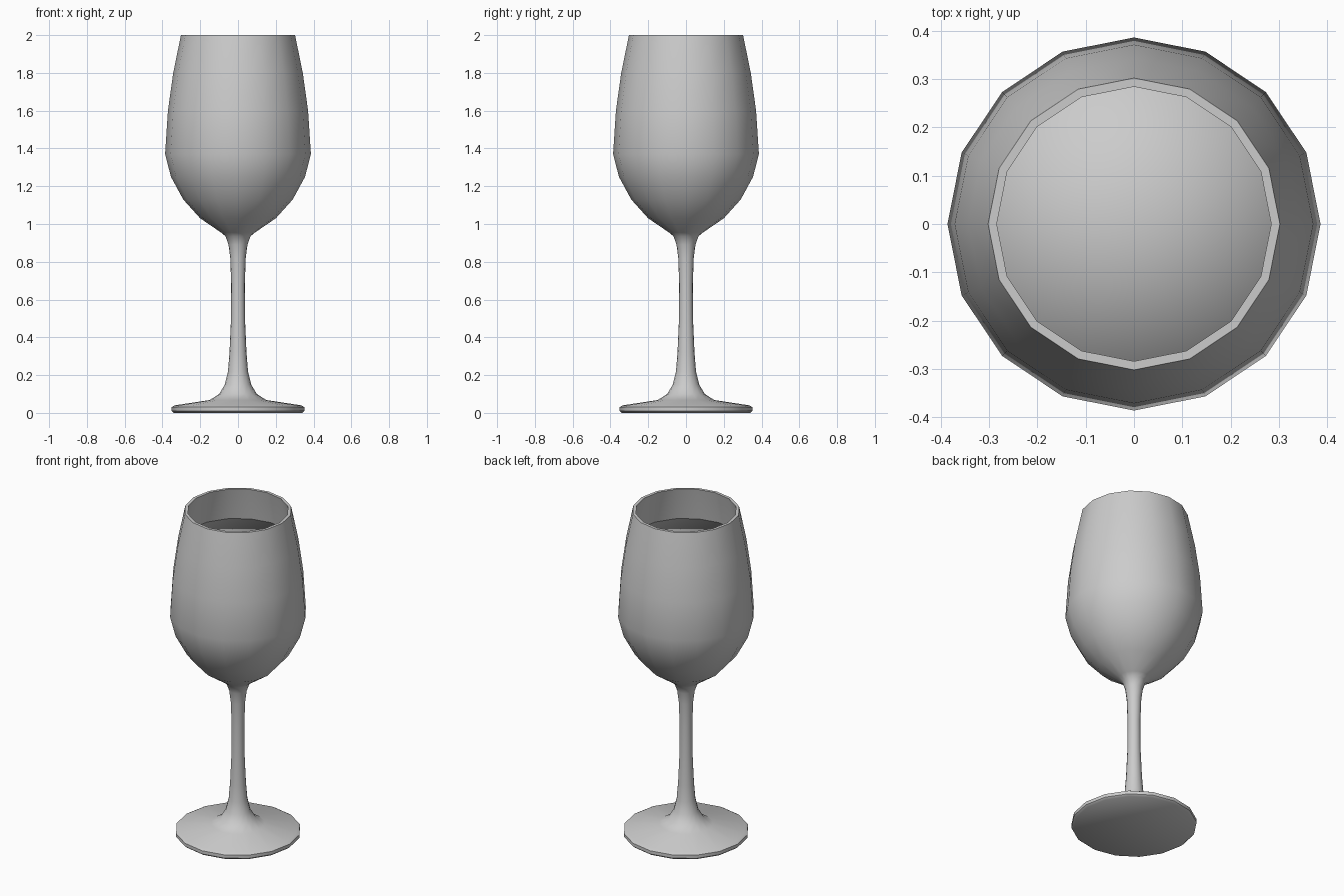
import bpy, bmesh
from math import cos, sin, tau

SIDES = 16

cube = bpy.data.objects.get("Cube")
if cube:
    bpy.data.objects.remove(cube, do_unlink=True)

grey = bpy.data.materials.new("light grey")
grey.use_nodes = True
colour = (0.6, 0.6, 0.6, 1)
grey.diffuse_color = colour
grey.node_tree.nodes["Principled BSDF"].inputs["Base Color"].default_value = colour


def lathe(name, profile, sharp_angle=None):
    """Spin (radius, height) points around z; radius 0 closes to a pole."""
    bm = bmesh.new()
    rings = []
    for r, z in profile:
        count = SIDES if r else 1
        rings.append([bm.verts.new((r * cos(tau * i / SIDES), r * sin(tau * i / SIDES), z))
                      for i in range(count)])
    for a, b in zip(rings, rings[1:]):
        for i in range(SIDES):
            j = (i + 1) % SIDES
            loop = [a[i % len(a)], a[j % len(a)], b[j % len(b)], b[i % len(b)]]
            bm.faces.new(list(dict.fromkeys(loop)))
    bmesh.ops.recalc_face_normals(bm, faces=bm.faces)
    mesh = bpy.data.meshes.new(name)
    bm.to_mesh(mesh)
    bm.free()
    mesh.materials.append(grey)
    obj = bpy.data.objects.new(name, mesh)
    bpy.context.collection.objects.link(obj)
    bpy.ops.object.select_all(action="DESELECT")
    obj.select_set(True)
    bpy.context.view_layer.objects.active = obj
    if sharp_angle:
        bpy.ops.object.shade_smooth_by_angle(angle=sharp_angle)
    else:
        bpy.ops.object.shade_smooth()
    return obj


# Foot, stem and bowl in one outline, from the underside up and into the bowl
foot = [(0, 0.005), (0.34, 0.005), (0.352, 0.015), (0.352, 0.03), (0.335, 0.04),
        (0.15, 0.068)]
stem = [(0.1, 0.1), (0.07, 0.15), (0.053, 0.22), (0.045, 0.32), (0.037, 0.5),
        (0.036, 0.68), (0.041, 0.82), (0.05, 0.89), (0.066, 0.935)]
bowl = [(0.09, 0.955), (0.2, 1.03), (0.29, 1.13), (0.355, 1.25), (0.386, 1.37),
        (0.371, 1.6), (0.343, 1.8), (0.302, 2.0)]
inside = [(0.284, 2.0), (0.325, 1.8), (0.353, 1.6), (0.368, 1.38), (0.337, 1.26),
          (0.275, 1.15), (0.19, 1.055), (0.09, 0.99), (0, 0.97)]
lathe("wine_glass", [(r, max(z - 0.005, 0) if z < 0.02 else z)
                     for r, z in foot + stem + bowl + inside], 0.85)

# Drink filling the bowl up to a flat surface
drink = [(0, 1.8), (0.322, 1.8), (0.35, 1.6), (0.365, 1.38), (0.334, 1.262),
         (0.27, 1.155), (0.185, 1.06), (0.085, 0.995), (0, 0.975)]
lathe("drink", drink)
